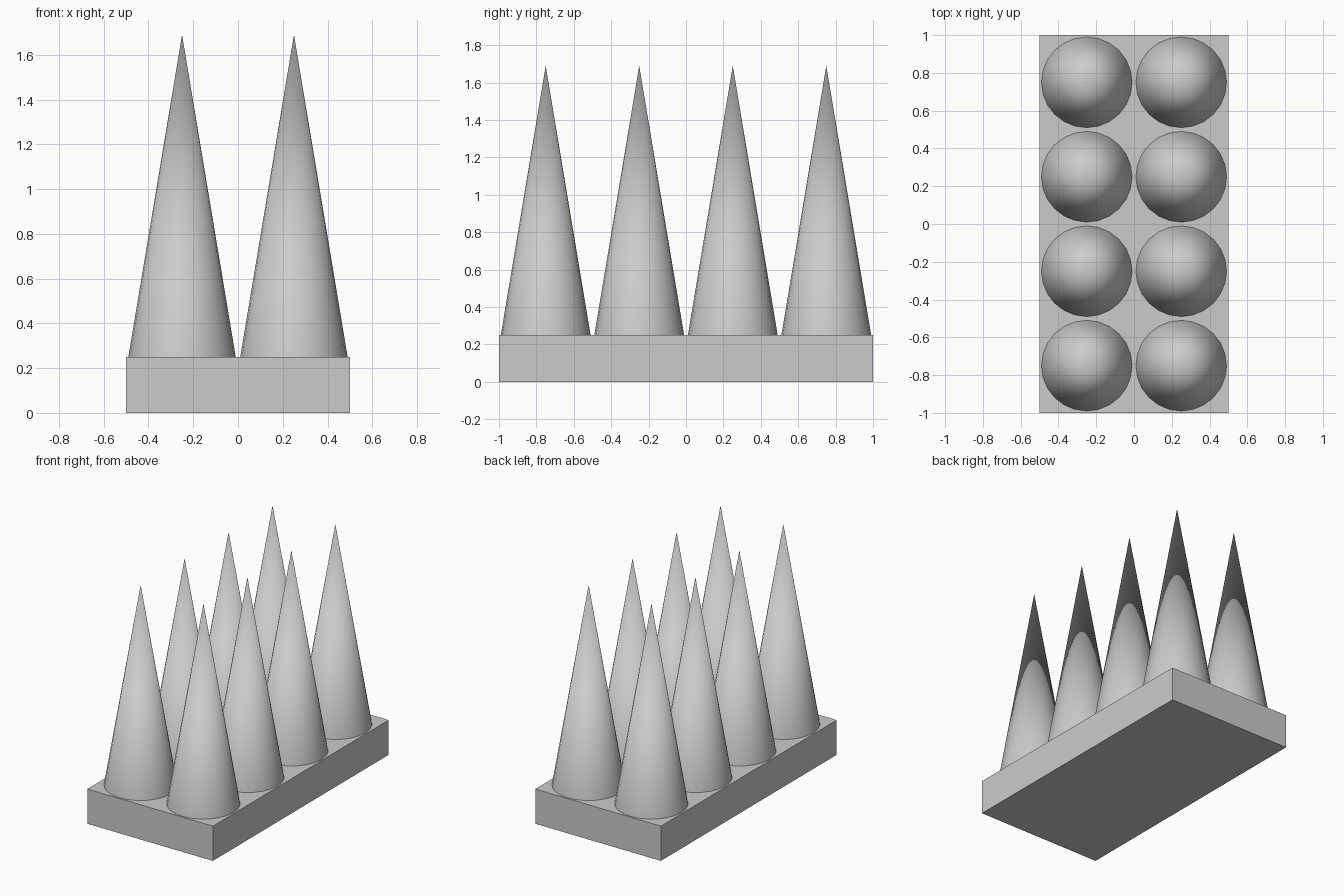
import bpy

if "Cube" in bpy.data.objects:
    bpy.data.objects.remove(bpy.data.objects["Cube"])

# Rectangular base slab
bpy.ops.mesh.primitive_cube_add(size=1, location=(0, 0, 0.125))
base = bpy.context.object
base.name = "base_slab"
base.scale = (1, 2, 0.25)
bpy.ops.object.transform_apply(location=False, rotation=False, scale=True)


# One smooth spike standing on the slab
def add_spike(name, x, y, radius=0.24, height=1.44):
    bpy.ops.mesh.primitive_cone_add(
        vertices=24, radius1=radius, radius2=0, depth=height,
        location=(x, y, 0.25 + height / 2))
    bpy.context.object.name = name
    bpy.ops.object.shade_smooth_by_angle()


# Two columns by four rows of spikes
for col in range(2):
    for row in range(4):
        add_spike(f"spike_{col + 1}_{row + 1}", -0.25 + 0.5 * col, -0.75 + 0.5 * row)
